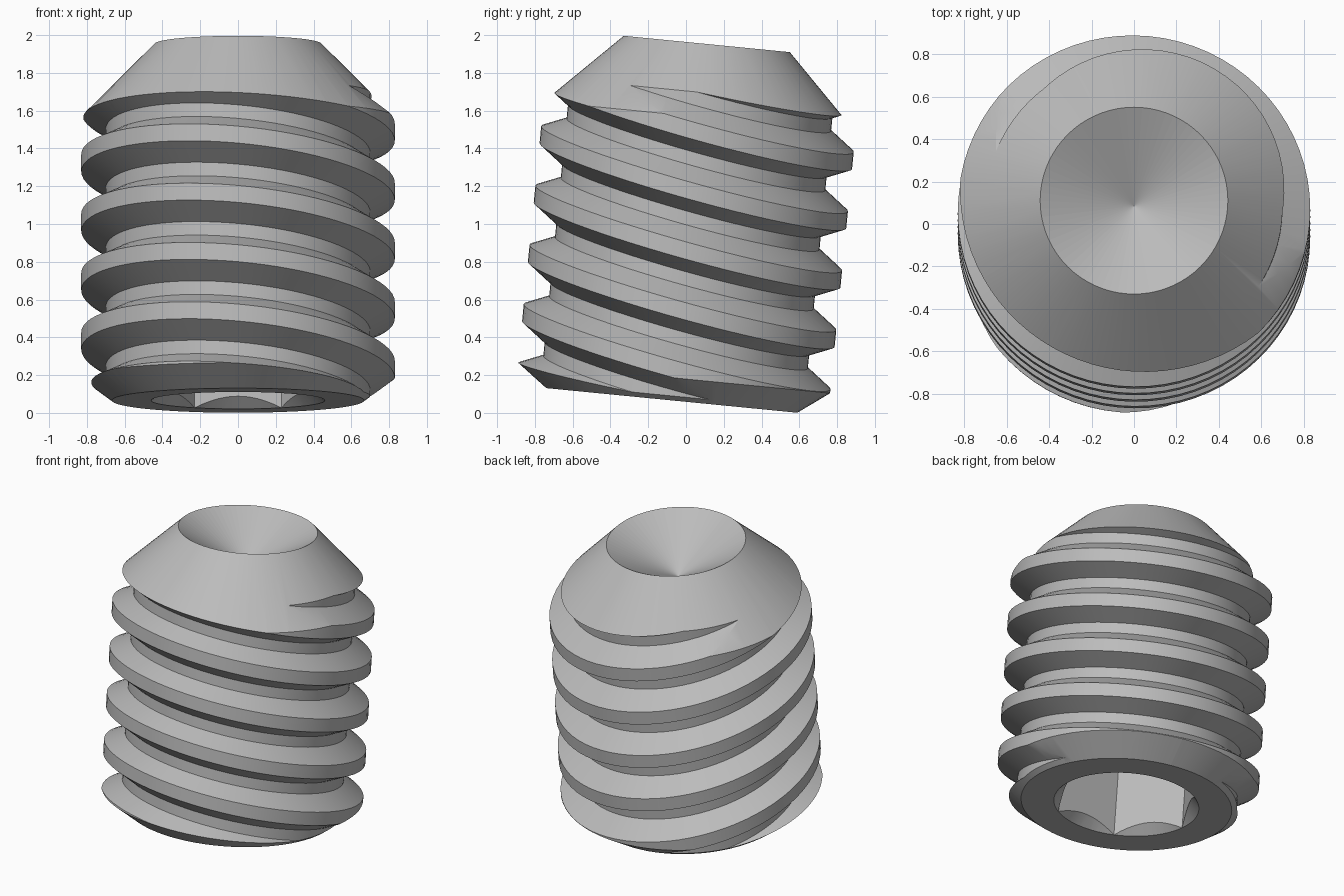
import bpy, bmesh, math
from mathutils import Matrix

if "Cube" in bpy.data.objects:
    bpy.data.objects.remove(bpy.data.objects["Cube"])

LENGTH = 1.896
CREST, ROOT = 0.83, 0.70
PITCH = 0.3155
SIDES = 72
LEAN_X, LEAN_Y = 0.091, 0.175    # slope of the ridges across the body
PHASE = 0.241                    # height of the first ridge on the axis

steel = bpy.data.materials.new("steel_grey")
steel.use_nodes = True
steel.diffuse_color = (0.5, 0.5, 0.5, 1)
steel.node_tree.nodes["Principled BSDF"].inputs["Base Color"].default_value = (0.5, 0.5, 0.5, 1)


def lathe(name, profile, sides, lean_x=0, lean_y=0):
    """Closed solid of revolution, optionally leaned; the profile starts and ends on the axis."""
    bm = bmesh.new()
    rings = []
    for r, z in profile:
        if r == 0:
            rings.append([bm.verts.new((0, 0, z))] * sides)
            continue
        ring = []
        for i in range(sides):
            x = r * math.cos(math.tau * i / sides)
            y = r * math.sin(math.tau * i / sides)
            ring.append(bm.verts.new((x, y, z - lean_x * x - lean_y * y)))
        rings.append(ring)
    for low, high in zip(rings, rings[1:]):
        for i in range(sides):
            k = (i + 1) % sides
            bm.faces.new(list(dict.fromkeys((low[i], low[k], high[k], high[i]))))
    bmesh.ops.recalc_face_normals(bm, faces=bm.faces)
    mesh = bpy.data.meshes.new(name)
    bm.to_mesh(mesh)
    bm.free()
    mesh.materials.append(steel)
    obj = bpy.data.objects.new(name, mesh)
    bpy.context.collection.objects.link(obj)
    return obj


def activate(obj):
    bpy.ops.object.select_all(action="DESELECT")
    obj.select_set(True)
    bpy.context.view_layer.objects.active = obj


def boolean(target, cutter, operation):
    mod = target.modifiers.new(operation.lower(), "BOOLEAN")
    mod.operation = operation
    mod.solver = "EXACT"
    mod.object = cutter
    activate(target)
    bpy.ops.object.modifier_apply(modifier=mod.name)
    bpy.data.objects.remove(cutter)


# Chamfered blank with a conical hollow in the top
wide = 0.90
top = 0.442
screw = lathe("set_screw", [
    (0, 0), (0.668, 0), (wide, (wide - 0.668) * 0.74),
    (wide, LENGTH - (wide - top)), (top, LENGTH), (0, LENGTH - 0.255)], SIDES)

# Leaning ridges around the blank
half = 0.045
foot = half + (CREST - ROOT) * 0.59
ridges = [(0, -3)]
for n in range(-3, 10):
    z = PHASE + PITCH * n
    ridges += [(ROOT, z - foot), (CREST, z - half), (CREST, z + half), (ROOT, z + foot)]
ridges.append((0, 5))
boolean(screw, lathe("thread_form", ridges, SIDES, LEAN_X, LEAN_Y), "INTERSECT")

# Hexagonal socket with a countersunk mouth in the bottom
boolean(screw, lathe("socket_cutter", [(0, -0.2), (0.46, -0.2), (0.46, 0.8), (0, 0.9)], 6),
        "DIFFERENCE")
boolean(screw, lathe("countersink_cutter", [(0, -0.1), (0.56, -0.1), (0, 0.46)], SIDES),
        "DIFFERENCE")

# Smooth round faces, with plain facets in the conical hollow
activate(screw)
bpy.ops.object.shade_smooth_by_angle(angle=math.radians(20))
verts = screw.data.vertices
for face in screw.data.polygons:
    if any(verts[v].co.xy.length < 0.001 and verts[v].co.z > LENGTH / 2 for v in face.vertices):
        face.use_smooth = False

# Lean the screw back and set it on the ground
screw.data.transform(Matrix.Translation((0, -0.075, 0.066))
                     @ Matrix.Rotation(math.radians(-5.6), 4, "X"))
